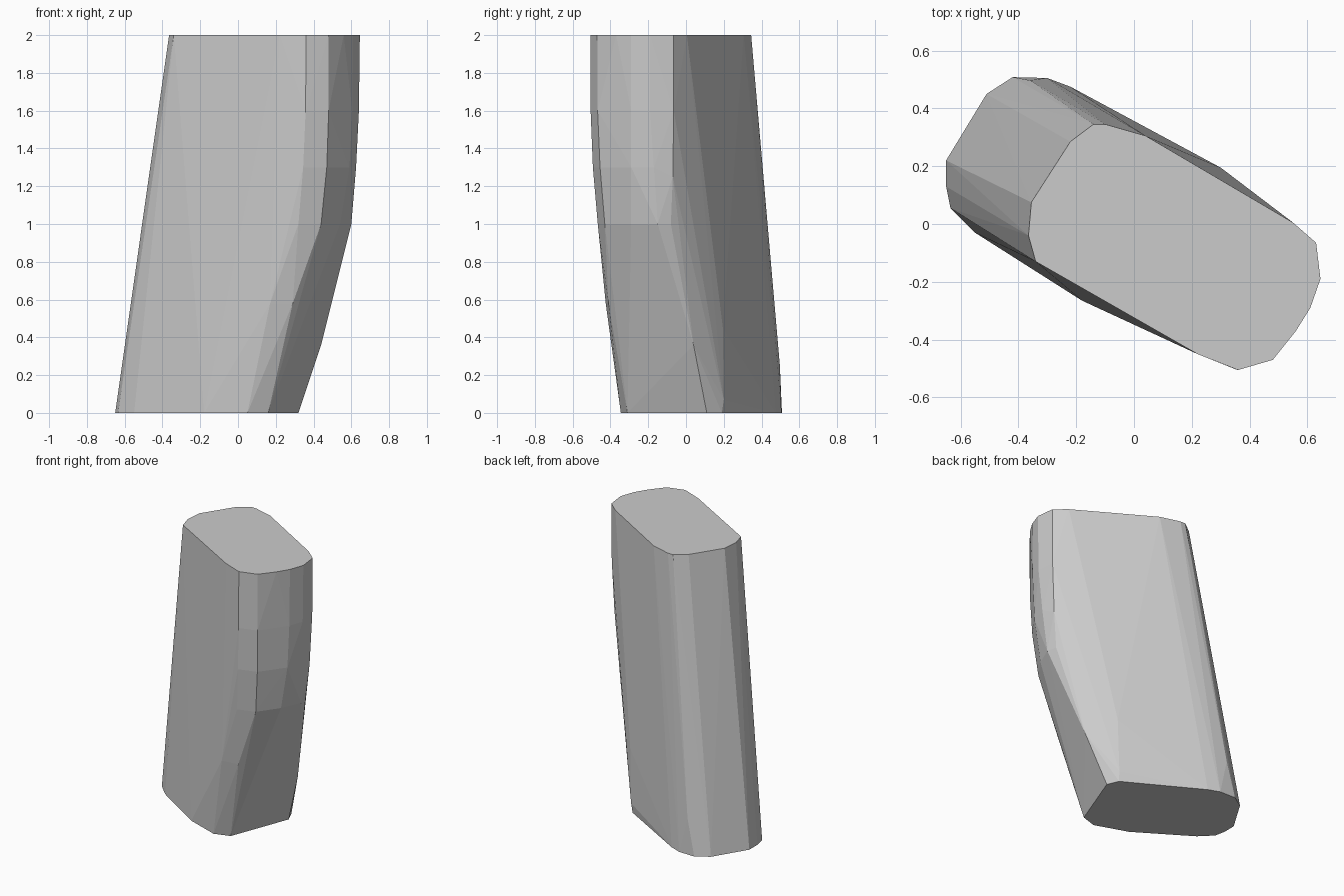
import bpy, bmesh
from math import radians

# Outline of the flat top (z = 2)
top = [(-0.365, -0.04), (-0.34, -0.13), (0.22, -0.45), (0.36, -0.505),
       (0.48, -0.47), (0.56, -0.37), (0.61, -0.29), (0.645, -0.19),
       (0.63, -0.065), (0.55, 0.005), (0.04, 0.305), (-0.10, 0.345),
       (-0.14, 0.345), (-0.22, 0.285), (-0.355, 0.075)]

# Outline of the flat base (z = 0)
base = [(-0.65, 0.22), (-0.65, 0.13), (-0.635, 0.055), (-0.55, -0.03),
        (-0.18, -0.265), (0.05, -0.345), (0.16, -0.31), (0.32, 0.11),
        (0.285, 0.19), (-0.22, 0.475), (-0.30, 0.505), (-0.42, 0.508),
        (-0.51, 0.45)]

# Points on the bulging right-hand end between base and top
bulge = [(0.44, 0.04, 0.36), (0.29, 0.20, 0.07), (0.30, 0.195, 0.45),
         (0.24, -0.36, 0.36), (0.29, -0.41, 0.58), (0.17, -0.425, 0.58),
         (0.60, -0.15, 1.0), (0.585, -0.08, 1.0), (0.44, -0.43, 1.0),
         (0.32, -0.467, 1.0), (0.54, -0.29, 1.0), (0.625, -0.17, 1.3),
         (0.61, -0.07, 1.25), (0.47, -0.455, 1.3), (0.345, -0.493, 1.3),
         (0.59, -0.29, 1.3), (0.64, -0.19, 1.6), (0.48, -0.468, 1.6),
         (0.358, -0.505, 1.6), (0.605, -0.29, 1.6), (0.627, -0.065, 1.6),
         (-0.36, 0.497, 0.25)]

# Leaning block skinned as one convex body
bm = bmesh.new()
points = [(x, y, 2) for x, y in top] + [(x, y, 0) for x, y in base] + bulge
for p in points:
    bm.verts.new(p)
hull = bmesh.ops.convex_hull(bm, input=bm.verts[:])
loose = [v for v in bm.verts if not v.link_faces]
bmesh.ops.delete(bm, geom=loose, context='VERTS')
bmesh.ops.dissolve_limit(bm, angle_limit=radians(0.5),
                         verts=bm.verts[:], edges=bm.edges[:])
bmesh.ops.recalc_face_normals(bm, faces=bm.faces[:])

mesh = bpy.data.meshes.new("leaning_block")
bm.to_mesh(mesh)
bm.free()
block = bpy.data.objects.new("leaning_block", mesh)
bpy.context.collection.objects.link(block)
